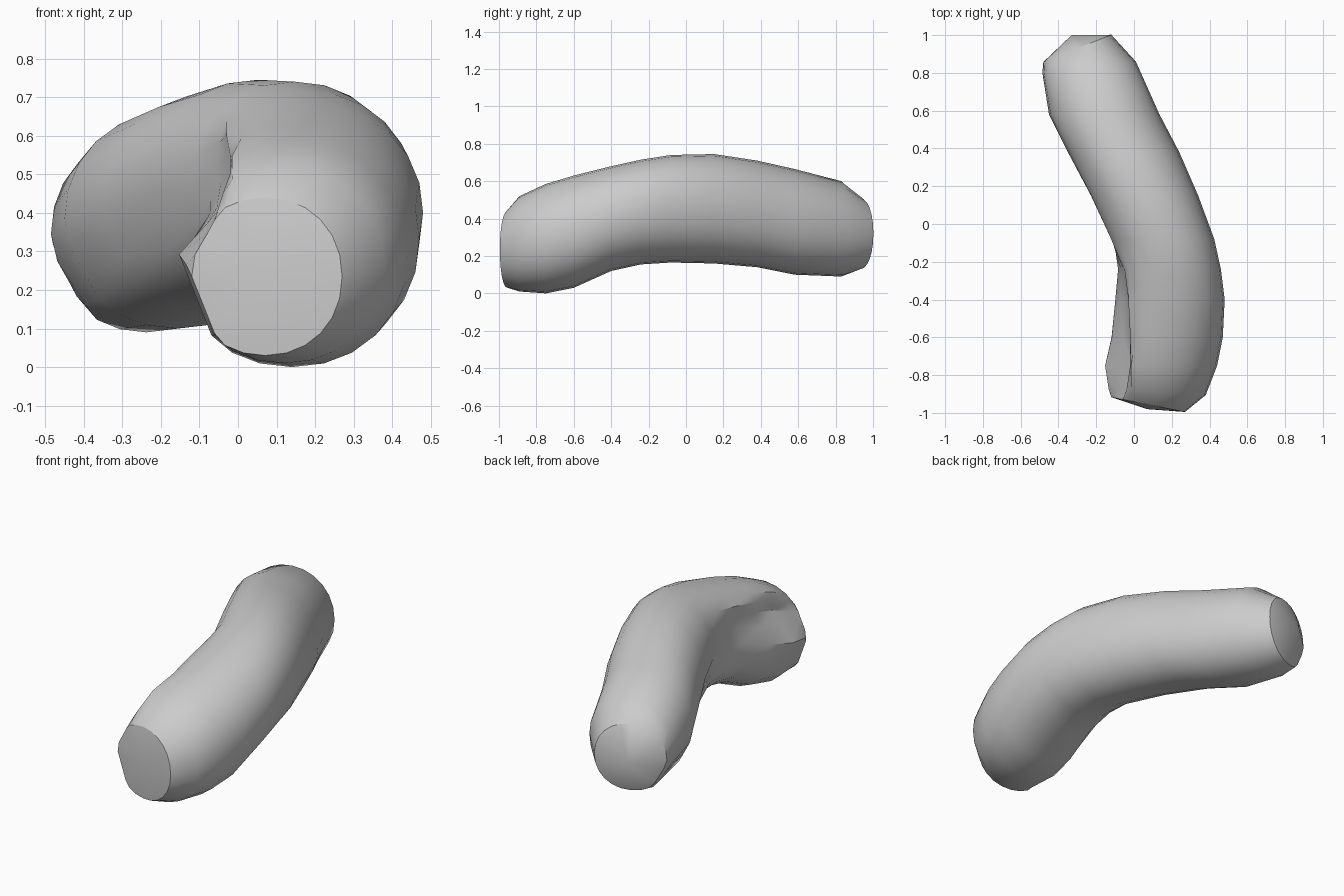
import bpy
import bmesh
from math import cos, sin, pi, copysign, radians

if "Cube" in bpy.data.objects:
    bpy.data.objects.remove(bpy.data.objects["Cube"], do_unlink=True)

SIDES = 24

# Cross-sections from front to back: y, left edge, right edge, bottom, top, skew,
# then the upper and lower crease (x, z) of the flattened wall on the inner bend
RINGS = [
    (-.955, -.13, .27, .03, .44, -.2, (-.06, .38), (-.13, .26)),
    (-.89, -.14, .38, .01, .52, -.06, (-.04, .4), (-.14, .28)),
    (-.75, -.16, .44, 0, .585, 0, (-.02, .42), (-.16, .31)),
    (-.6, -.14, .47, .03, .63, 0, (-.02, .46), (-.14, .3)),
    (-.4, -.115, .48, .12, .68, 0, (-.03, .52), (-.11, .29)),
    (-.24, -.11, .46, .155, .715, 0, (-.05, .55), (-.1, .27)),
    (-.08, -.13, .425, .165, .74, 0, (-.13, .55), (-.09, .24)),
    (.15, -.235, .34, .16, .745, 0, (-.235, .48), (-.16, .2)),
    (.38, -.35, .24, .14, .71, 0, (-.35, .4), (-.25, .14)),
    (.58, -.45, .135, .1, .665, 0, (-.45, .34), (-.32, .1)),
    (.83, -.485, .01, .09, .6, .12, (-.485, .3), (-.35, .09)),
    (.93, -.48, -.12, .13, .51, .4, (-.48, .3), (-.39, .13)),
]


def rounded(value):
    """Slightly squared circle coordinate."""
    return copysign(abs(value) ** .95, value)


def wall(z, upper, lower):
    """Innermost x allowed on the inner bend at height z."""
    if z >= upper[1]:
        return upper[0]
    if z <= lower[1]:
        return lower[0] + .4 * (lower[1] - z)
    t = (z - lower[1]) / (upper[1] - lower[1])
    return lower[0] + t * (upper[0] - lower[0])


def section(bm, y, left, right, bottom, top, skew, upper, lower):
    cx, cz = (left + right) / 2, (bottom + top) / 2
    rx, rz = (right - left) / 2, (top - bottom) / 2
    ring = []
    for i in range(SIDES):
        a = 2 * pi * i / SIDES
        x, z = cx + rx * rounded(cos(a)), cz + rz * rounded(sin(a))
        if x < cx:
            x = min(cx, max(x, wall(z, upper, lower)))
        ring.append(bm.verts.new((x, y + skew * (x - cx), z)))
    return ring


def fan(bm, ring, tip):
    apex = bm.verts.new(tip)
    for i in range(SIDES):
        bm.faces.new((ring[i], ring[(i + 1) % SIDES], apex))


# Bent body with a shallow pointed cap at each end
bm = bmesh.new()
rings = [section(bm, *r) for r in RINGS]
for a, b in zip(rings, rings[1:]):
    for i in range(SIDES):
        j = (i + 1) % SIDES
        bm.faces.new((a[i], a[j], b[j], b[i]))
fan(bm, rings[0], (.07, -.98, .27))
fan(bm, rings[-1], (-.33, 1, .32))
bmesh.ops.recalc_face_normals(bm, faces=bm.faces)
mesh = bpy.data.meshes.new("bent_body")
bm.to_mesh(mesh)
bm.free()
body = bpy.data.objects.new("bent_body", mesh)
bpy.context.collection.objects.link(body)

# Plain grey material
grey = bpy.data.materials.new("light_grey")
grey.use_nodes = True
color = (.6, .6, .6, 1)
grey.diffuse_color = color
grey.node_tree.nodes["Principled BSDF"].inputs["Base Color"].default_value = color
mesh.materials.append(grey)

# Smooth shading that keeps the cap rims and folds sharp
bpy.ops.object.select_all(action="DESELECT")
body.select_set(True)
bpy.context.view_layer.objects.active = body
bpy.ops.object.shade_smooth_by_angle(angle=radians(30))
